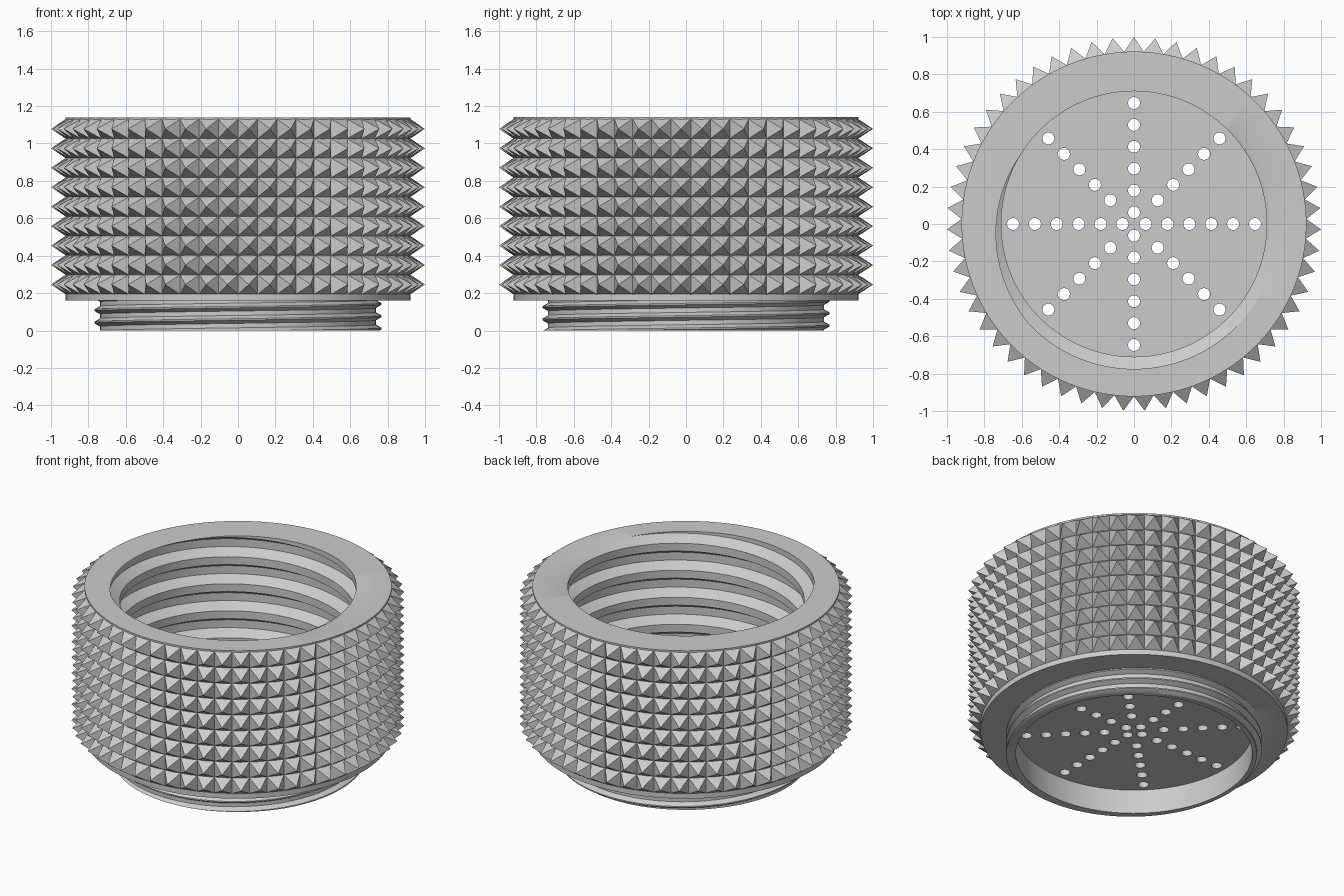
import bpy, bmesh, math
from mathutils import Matrix

cube = bpy.data.objects.get("Cube")
if cube:
    bpy.data.objects.remove(cube, do_unlink=True)

TOP, FLANGE, FLOOR = 1.14, 0.16, 0.20    # main heights
BODY_R, TIP_R, BORE_R = 0.922, 1.0, 0.71  # main radii
STUDS, ROWS = 55, 9
COLUMNS = STUDS * 2

metal = bpy.data.materials.new("light grey metal")
metal.use_nodes = True
metal.diffuse_color = (0.6, 0.6, 0.6, 1)
metal.node_tree.nodes["Principled BSDF"].inputs["Base Color"].default_value = (0.6, 0.6, 0.6, 1)


def make_object(name, bm, smooth=False):
    """Turn a bmesh into a named object with the metal material."""
    bmesh.ops.recalc_face_normals(bm, faces=bm.faces)
    mesh = bpy.data.meshes.new(name)
    bm.to_mesh(mesh)
    bm.free()
    mesh.materials.append(metal)
    obj = bpy.data.objects.new(name, mesh)
    bpy.context.collection.objects.link(obj)
    if smooth:
        bpy.ops.object.select_all(action='DESELECT')
        obj.select_set(True)
        bpy.context.view_layer.objects.active = obj
        bpy.ops.object.shade_smooth_by_angle(angle=math.radians(32))
    return obj


def polar(radius, angle, z):
    return (radius * math.cos(angle), radius * math.sin(angle), z)


def helix(turn, low, high, pitch, start, profile):
    """Section of a right-handed thread at one angle, trimmed to low..high."""
    n = math.ceil((high - low) / pitch) + 2
    raw = [(r, start + pitch * (turn + k + b)) for k in range(-n, n + 1) for b, r in profile]

    def radius_at(z):
        for (r0, z0), (r1, z1) in zip(raw, raw[1:]):
            if z0 <= z <= z1:
                return r0 + (r1 - r0) * (z - z0) / (z1 - z0)
        return raw[0][0]

    heights = [min(max(z, low), high) for _, z in raw]
    return [(radius_at(z), z) for z in heights]


# Threaded body: one section swept around, changing with the thread lead
INNER_PITCH, OUTER_PITCH = 0.179, 0.066
ROOT_TURN = 0.77   # where the inner thread is deepest at the rim
inner_profile = [(-0.145, 0.775), (0.145, 0.775), (0.355, BORE_R), (0.645, BORE_R)]
outer_profile = [(-0.06, 0.768), (0.06, 0.768), (0.32, 0.738), (0.68, 0.738)]


def section(turn):
    inner = helix(turn, FLOOR, TOP, INNER_PITCH, TOP - ROOT_TURN * INNER_PITCH, inner_profile)
    outer = helix(turn, 0, FLANGE, OUTER_PITCH, 0.01, outer_profile)
    return ([(BORE_R, 0), (BORE_R, FLOOR)] + inner
            + [(BODY_R, TOP), (BODY_R, FLANGE)] + outer[::-1])


bm = bmesh.new()
columns = []
for i in range(COLUMNS + 1):
    turn = i / COLUMNS
    angle = turn * math.tau + math.pi / 2
    # the sweep starts at the back; the thread is measured from +x
    columns.append([bm.verts.new(polar(r, angle, z)) for r, z in section(turn + 0.25)])
for a, b in zip(columns, columns[1:]):
    for j in range(len(a)):
        k = (j + 1) % len(a)
        bm.faces.new((a[j], b[j], b[k], a[k]))
bmesh.ops.remove_doubles(bm, verts=bm.verts, dist=1e-5)
make_object("threaded_body", bm, smooth=True)

# Knurled grip: rows of four-sided studs
bm = bmesh.new()
step = math.tau / STUDS
low = 0.194
row_height = (1.13 - low) / ROWS
for row in range(ROWS):
    z0, z1 = low + row * row_height, low + (row + 1) * row_height
    for i in range(STUDS):
        mid = math.pi / 2 + i * step
        a0, a1 = mid - step / 2, mid + step / 2
        base = [bm.verts.new(polar(BODY_R, a, z))
                for a, z in ((a0, z0), (a1, z0), (a1, z1), (a0, z1))]
        tip = bm.verts.new(polar(TIP_R, mid, (z0 + z1) / 2))
        bm.faces.new(base[::-1])
        for j in range(4):
            bm.faces.new((base[j], base[(j + 1) % 4], tip))
make_object("knurled_grip", bm)

# Perforated floor plate, level with the flange
THICK = FLOOR - FLANGE


def add_cylinder(bm, radius, depth, segments, x=0, y=0):
    bmesh.ops.create_cone(bm, cap_ends=True, segments=segments, radius1=radius, radius2=radius,
                          depth=depth, matrix=Matrix.Translation((x, y, FLOOR - THICK / 2)))


bm = bmesh.new()
add_cylinder(bm, BORE_R + 0.001, THICK, COLUMNS)
plate = make_object("floor_plate", bm)

bm = bmesh.new()
for ray in range(8):
    for ring in range(ray % 2, 6):   # diagonal rays skip the innermost hole
        x, y, _ = polar(0.062 + 0.117 * ring, ray * math.tau / 8, 0)
        add_cylinder(bm, 0.032, THICK * 3, 24, x, y)
cutter = make_object("hole_cutter", bm)
cutter.hide_render = True

cut = plate.modifiers.new("holes", 'BOOLEAN')
cut.operation = 'DIFFERENCE'
cut.solver = 'EXACT'
cut.object = cutter
bpy.ops.object.select_all(action='DESELECT')
plate.select_set(True)
bpy.context.view_layer.objects.active = plate
bpy.ops.object.modifier_apply(modifier=cut.name)
bpy.data.objects.remove(cutter, do_unlink=True)
bpy.ops.object.shade_smooth_by_angle(angle=math.radians(30))
